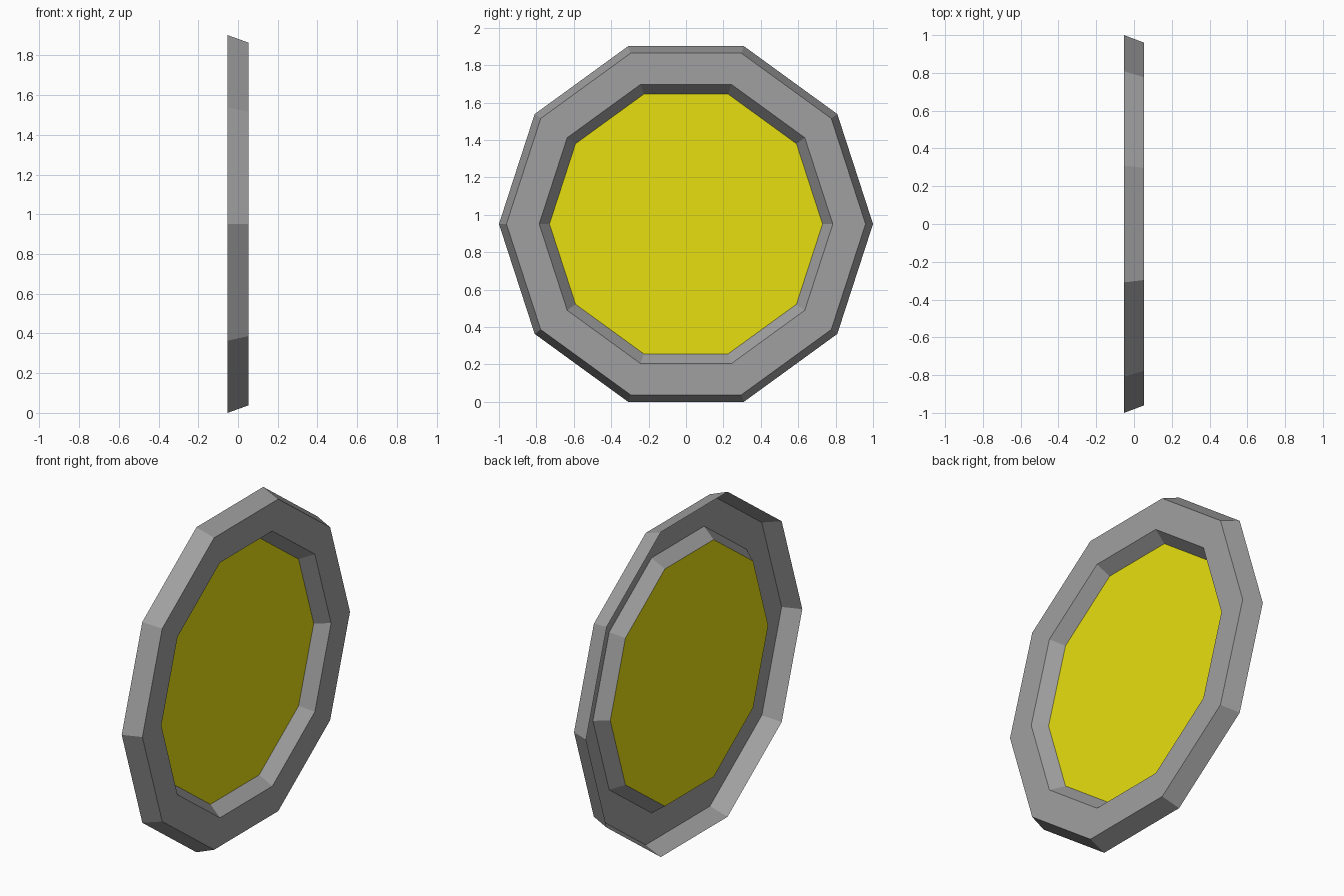
import bpy, bmesh
from math import cos, sin, pi

cube = bpy.data.objects.get("Cube")
if cube:
    bpy.data.objects.remove(cube, do_unlink=True)

SIDES = 10
CENTRE_Z = cos(pi / SIDES)  # lowest flat edge rests on the ground


def material(name, rgb):
    mat = bpy.data.materials.new(name)
    mat.use_nodes = True
    colour = (*rgb, 1.0)
    mat.diffuse_color = colour
    mat.node_tree.nodes["Principled BSDF"].inputs["Base Color"].default_value = colour
    return mat


def decagon(bm, x, radius):
    angles = [2 * pi * i / SIDES for i in range(SIDES)]
    return [bm.verts.new((x, radius * cos(a), CENTRE_Z + radius * sin(a))) for a in angles]


def finish(bm, name, mat):
    mesh = bpy.data.meshes.new(name)
    bm.to_mesh(mesh)
    bm.free()
    mesh.materials.append(mat)
    obj = bpy.data.objects.new(name, mesh)
    bpy.context.collection.objects.link(obj)
    return obj


grey = material("rim grey", (0.353, 0.353, 0.353))
yellow = material("panel yellow", (0.8, 0.74, 0.005))

# Rim: open-backed shell of outer wall, flat face and sloped inner wall
profile = [(-0.053, 1.0), (0.053, 0.96), (0.053, 0.785), (-0.021, 0.73)]
bm = bmesh.new()
loops = [decagon(bm, x, r) for x, r in profile]
for a, b in zip(loops, loops[1:]):
    for i in range(SIDES):
        j = (i + 1) % SIDES
        bm.faces.new((a[i], a[j], b[j], b[i]))
finish(bm, "rim", grey)

# Recessed panel closing the inner wall
bm = bmesh.new()
bm.faces.new(decagon(bm, *profile[-1]))
finish(bm, "panel", yellow)
